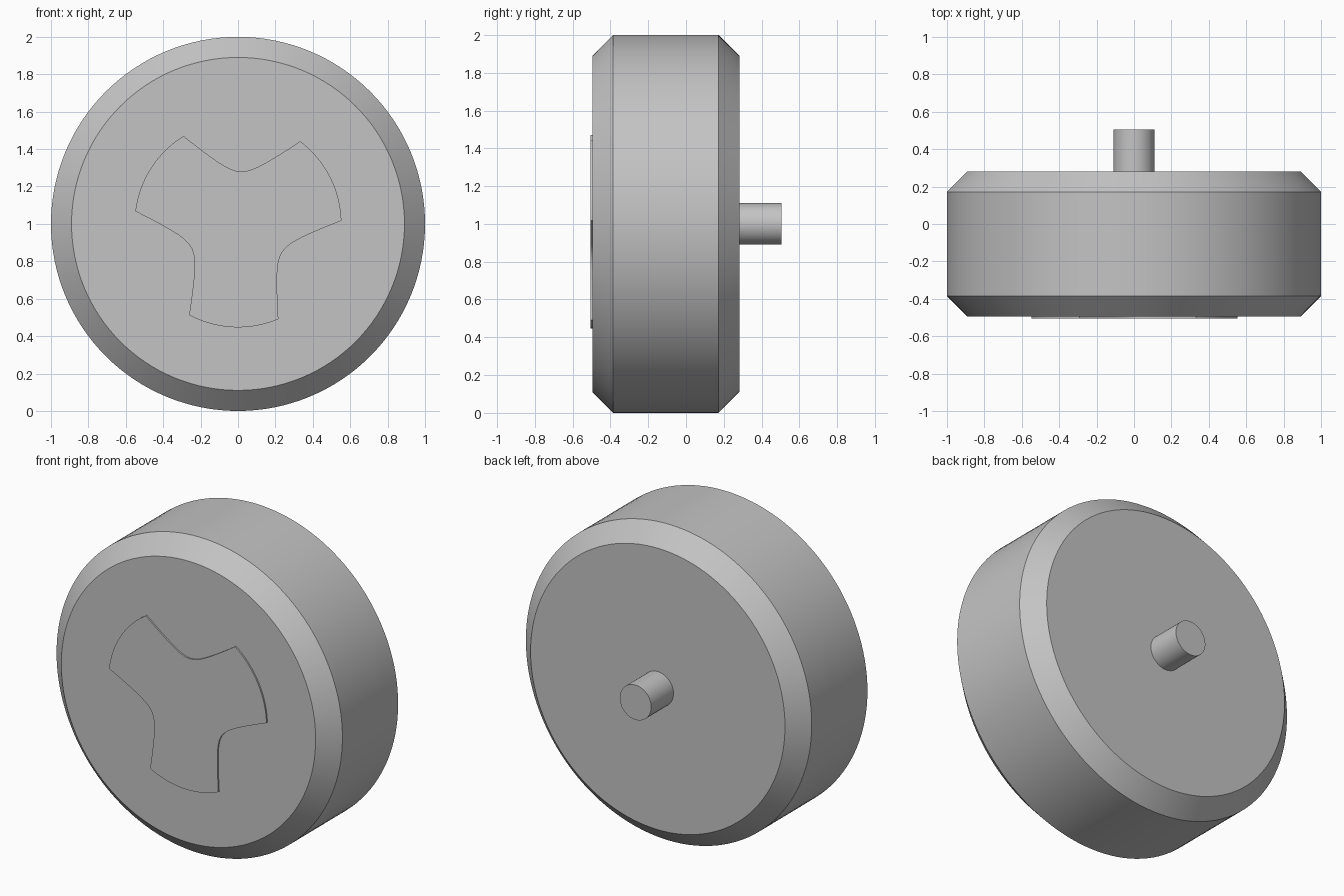
import bpy
import bmesh
from math import cos, sin, pi, radians, sqrt
from mathutils import Vector

if "Cube" in bpy.data.objects:
    bpy.data.objects.remove(bpy.data.objects["Cube"], do_unlink=True)

gray = bpy.data.materials.new("plain gray")
gray.use_nodes = True
color = (0.55, 0.55, 0.55, 1)
gray.diffuse_color = color
gray.node_tree.nodes["Principled BSDF"].inputs["Base Color"].default_value = color


def loft(name, rings):
    """Bridge matching (x, y, z) rings from front to back and cap both ends."""
    bm = bmesh.new()
    loops = [[bm.verts.new(p) for p in ring] for ring in rings]
    count = len(loops[0])
    for a, b in zip(loops, loops[1:]):
        for i in range(count):
            j = (i + 1) % count
            bm.faces.new((a[i], a[j], b[j], b[i]))
    bm.faces.new(loops[0])
    bm.faces.new(loops[-1][::-1])
    bmesh.ops.recalc_face_normals(bm, faces=bm.faces)
    mesh = bpy.data.meshes.new(name)
    bm.to_mesh(mesh)
    bm.free()
    mesh.materials.append(gray)
    obj = bpy.data.objects.new(name, mesh)
    bpy.context.collection.objects.link(obj)
    bpy.ops.object.select_all(action='DESELECT')
    obj.select_set(True)
    bpy.context.view_layer.objects.active = obj
    bpy.ops.object.shade_smooth_by_angle(angle=radians(30))
    return obj


def circle(radius, y, count):
    return [(radius * cos(2 * pi * i / count), y, 1 + radius * sin(2 * pi * i / count))
            for i in range(count)]


# Chamfered drum
profile = [(0.89, -0.495), (1, -0.385), (1, 0.172), (0.89, 0.282)]
loft("wheel_body", [circle(r, y, 128) for r, y in profile])

# Rear axle stub
loft("axle_stub", [circle(0.11, y, 48) for y in (0.282, 0.505)])

# Three-lobed raised plate: arc tips joined by rounded valleys
outline = []
half_valley, radius, steps = radians(34.4), 0.553, 20
v_end = radius * sin(half_valley)
for k in range(3):
    tip = radians(27.4 + 120 * k)
    half_tip = pi / 3 - half_valley
    for i in range(steps):
        a = tip - half_tip + 2 * half_tip * i / steps
        outline.append((radius * cos(a), radius * sin(a)))
    valley = tip + pi / 3
    out = Vector((cos(valley), sin(valley)))
    side = Vector((-sin(valley), cos(valley)))
    for i in range(steps):
        v = v_end * (2 * i / steps - 1)
        u = 0.212 + sqrt(0.068 ** 2 + (0.75 * v) ** 2)
        outline.append(tuple(out * u + side * v))
loft("front_plate", [[(x, y, 1 + z) for x, z in outline] for y in (-0.505, -0.495)])
